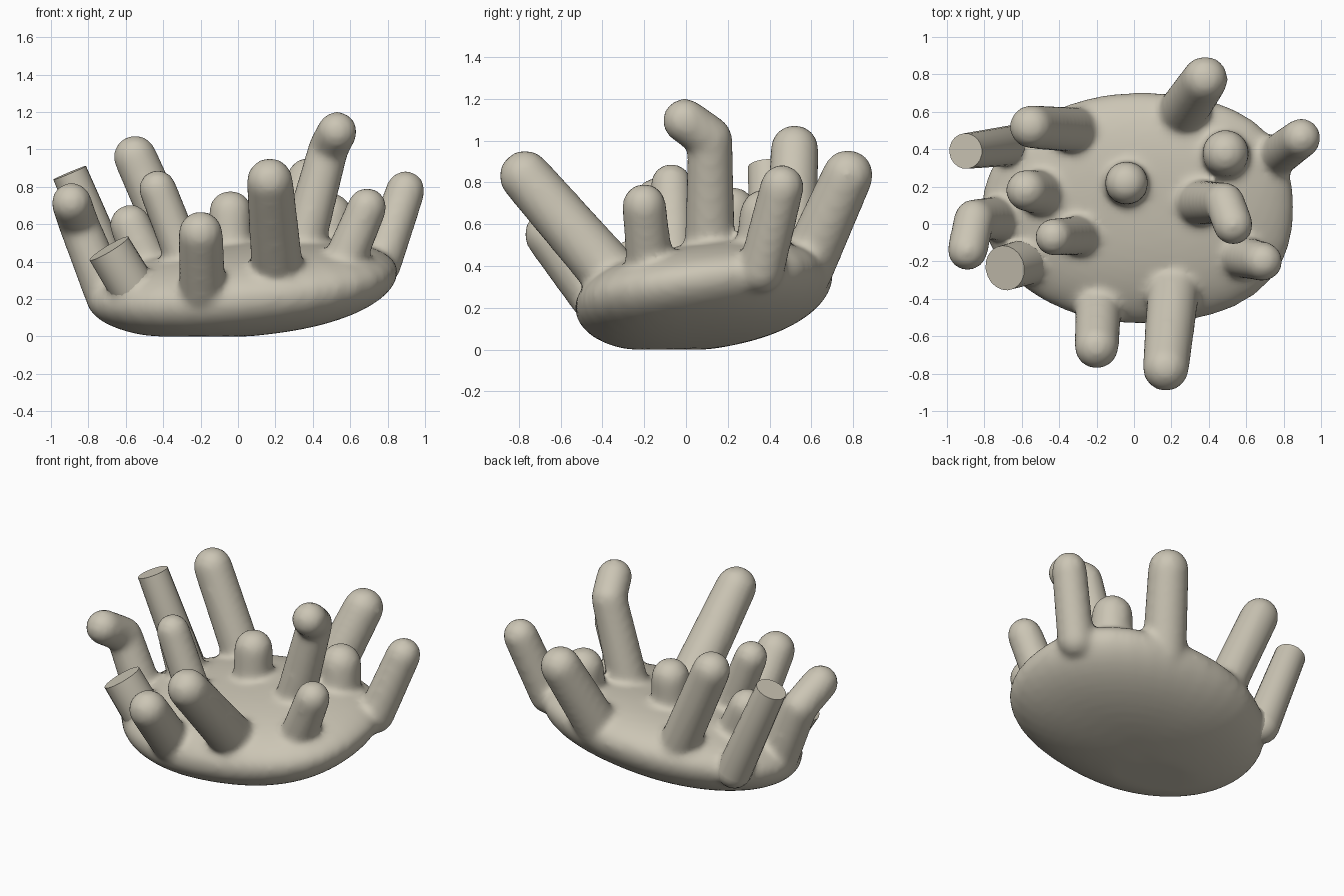
import bpy, bmesh, math
from mathutils import Vector

if "Cube" in bpy.data.objects:
    bpy.data.objects.remove(bpy.data.objects["Cube"])

mat = bpy.data.materials.new("warm stone")
mat.diffuse_color = (0.60, 0.56, 0.46, 1)
mat.use_nodes = True
mat.node_tree.nodes["Principled BSDF"].inputs["Base Color"].default_value = mat.diffuse_color


def add_tube(bm, p, q, r0, r1, sides=20, flat=False):
    """Tube from p to q, round at the foot, round or flat at the tip."""
    p, q = Vector(p), Vector(q)
    axis = (q - p).normalized()
    u = axis.orthogonal().normalized()
    v = axis.cross(u)
    steps = [math.pi / 2 * i / 6 for i in range(1, 7)]
    rings = [(p - axis * r0 * math.cos(a), r0 * math.sin(a)) for a in steps]
    if flat:
        rings.append((q, r1))
    else:
        rings += [(q + axis * r1 * math.cos(a), r1 * math.sin(a)) for a in reversed(steps)]
    loops = []
    for c, r in rings:
        loops.append([bm.verts.new(c + (u * math.cos(t) + v * math.sin(t)) * r)
                      for t in (2 * math.pi * k / sides for k in range(sides))])
    for a, b in zip(loops, loops[1:]):
        for k in range(sides):
            n = (k + 1) % sides
            bm.faces.new((a[k], a[n], b[n], b[k]))
    bm.faces.new(loops[0][::-1])
    bm.faces.new(loops[-1])


def add_base(bm):
    """Tilted lens: bowl below, gently domed top, fuller on the right side."""
    verts = bmesh.ops.create_uvsphere(bm, u_segments=40, v_segments=24, radius=1)["verts"]
    for w in verts:
        x, y, z = w.co
        r = math.hypot(x, y)
        if r > 1e-4:
            grow = r ** -0.18
            if x > 0:
                grow *= 1 + 0.06 * (2 * x * y / (r * r)) ** 2
            x, y = x * grow, y * grow
        wx, wy = 0.02 + 0.835 * x, 0.085 + 0.618 * y
        mid = 0.265 + 0.085 * wx + 0.12 * wy
        h = 0.215 if z > 0 else 0.265
        w.co = (wx, wy, max(0.0, mid + h * z))


def finish(bm, name):
    bmesh.ops.recalc_face_normals(bm, faces=bm.faces)
    me = bpy.data.meshes.new(name)
    bm.to_mesh(me)
    bm.free()
    me.materials.append(mat)
    ob = bpy.data.objects.new(name, me)
    bpy.context.collection.objects.link(ob)
    return ob


# Fingers: path points (foot to tip centre), foot radius, tip radius
fingers = [
    ([(-0.19, -0.43, 0.25), (-0.20, -0.655, 0.55)], 0.125, 0.12),
    ([(0.21, -0.36, 0.36), (0.17, -0.77, 0.83)], 0.14, 0.125),
    ([(0.24, 0.57, 0.38), (0.38, 0.775, 0.835)], 0.135, 0.123),
    ([(0.76, 0.36, 0.38), (0.895, 0.46, 0.78)], 0.112, 0.106),
    ([(0.49, 0.36, 0.38), (0.49, 0.38, 0.645)], 0.132, 0.125),
    ([(0.31, 0.115, 0.36), (0.485, 0.115, 1.01), (0.53, -0.005, 1.095)], 0.125, 0.108),
    ([(-0.04, 0.21, 0.36), (-0.04, 0.22, 0.665)], 0.118, 0.117),
    ([(0.55, -0.17, 0.36), (0.69, -0.20, 0.69)], 0.115, 0.106),
    ([(-0.26, -0.06, 0.35), (-0.43, -0.07, 0.79)], 0.108, 0.101),
    ([(-0.46, 0.16, 0.33), (-0.575, 0.18, 0.595)], 0.125, 0.112),
    ([(-0.28, 0.50, 0.35), (-0.55, 0.52, 0.96)], 0.123, 0.117),
    ([(-0.71, 0.03, 0.25), (-0.855, 0.025, 0.61), (-0.89, -0.14, 0.715)], 0.12, 0.109),
]
# Fingers cut off flat at the tip: name, foot, tip, radii
cut_fingers = [
    ("cut_finger_back", (-0.65, 0.42, 0.28), (-0.90, 0.39, 0.875), 0.108, 0.095),
    ("cut_finger_front", (-0.53, -0.19, 0.205), (-0.69, -0.235, 0.47), 0.125, 0.121),
]

# Base with rounded fingers, melted into one smooth skin
bm = bmesh.new()
add_base(bm)
for path, r0, r1 in fingers:
    for i in range(len(path) - 1):
        add_tube(bm, path[i], path[i + 1], r0 if i == 0 else r1, r1)
for name, p, q, r0, r1 in cut_fingers:   # buried roots that blend into the base
    add_tube(bm, p, Vector(p).lerp(Vector(q), 0.6), r0 * 0.97, r1 * 0.97)
body = finish(bm, "base_with_fingers")
rm = body.modifiers.new("merge", "REMESH")
rm.mode = "VOXEL"
rm.voxel_size = 0.02
rm.use_smooth_shade = True
sm = body.modifiers.new("soften", "SMOOTH")
sm.factor = 0.5
sm.iterations = 12

# The sharp cut tips
for name, p, q, r0, r1 in cut_fingers:
    bm = bmesh.new()
    add_tube(bm, p, q, r0, r1, flat=True)
    ob = finish(bm, name)
    bpy.ops.object.select_all(action="DESELECT")
    ob.select_set(True)
    bpy.context.view_layer.objects.active = ob
    bpy.ops.object.shade_smooth_by_angle(angle=math.radians(40))
